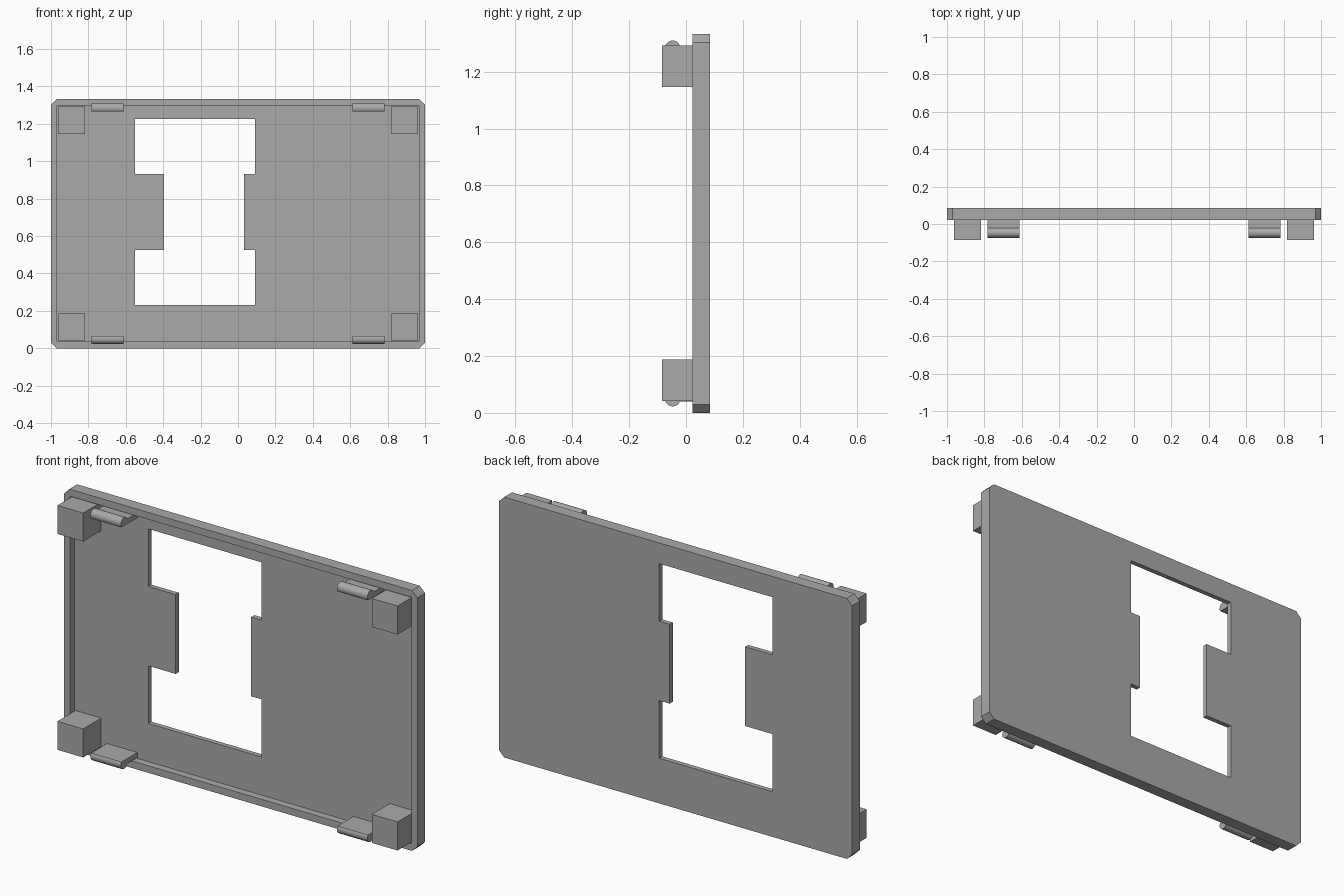
import bpy, bmesh, math
from mathutils import Vector

cube = bpy.data.objects.get("Cube")
if cube:
    bpy.data.objects.remove(cube, do_unlink=True)

H = 1.333                                   # total height
FRONT, FLOOR, BACK = 0.022, 0.06, 0.085     # depth levels of the panel

grey = bpy.data.materials.new("mid grey")
grey.use_nodes = True
grey.diffuse_color = (0.4, 0.4, 0.4, 1)
grey.node_tree.nodes["Principled BSDF"].inputs["Base Color"].default_value = (0.4, 0.4, 0.4, 1)


def finish(bm, name):
    bmesh.ops.remove_doubles(bm, verts=bm.verts, dist=1e-5)
    bmesh.ops.recalc_face_normals(bm, faces=bm.faces)
    mesh = bpy.data.meshes.new(name)
    bm.to_mesh(mesh)
    bm.free()
    mesh.materials.append(grey)
    obj = bpy.data.objects.new(name, mesh)
    bpy.context.collection.objects.link(obj)
    return obj


def ring_face(bm, outer, inner, y):
    """Flat face at depth y between two (x, z) loops."""
    edges = []
    for loop in (outer, inner):
        vs = [bm.verts.new((x, y, z)) for x, z in loop]
        edges += [bm.edges.new((vs[i - 1], vs[i])) for i in range(len(vs))]
    bmesh.ops.triangle_fill(bm, edges=edges, use_beauty=True, normal=Vector((0, -1, 0)))


def wall(bm, loop, y0, y1):
    """Side faces along an (x, z) loop between two depths."""
    for i in range(len(loop)):
        (ax, az), (bx, bz) = loop[i - 1], loop[i]
        bm.faces.new([bm.verts.new(p) for p in
                      ((ax, y0, az), (bx, y0, bz), (bx, y1, bz), (ax, y1, az))])


# Panel: chamfered outline, shallow front recess, notched window
c = 0.03
outline = [(-1 + c, 0), (1 - c, 0), (1, c), (1, H - c),
           (1 - c, H), (-1 + c, H), (-1, H - c), (-1, c)]
rx, rz = 0.967, 0.036
recess = [(-rx, rz), (rx, rz), (rx, H - rz), (-rx, H - rz)]
left, right, low, high = -0.55, 0.092, 0.231, 1.227
tab_left, tab_right, tab_low, tab_high = -0.395, 0.033, 0.526, 0.932
window = [(left, low), (right, low), (right, tab_low), (tab_right, tab_low),
          (tab_right, tab_high), (right, tab_high), (right, high), (left, high),
          (left, tab_high), (tab_left, tab_high), (tab_left, tab_low), (left, tab_low)]
bm = bmesh.new()
ring_face(bm, outline, recess, FRONT)
wall(bm, recess, FRONT, FLOOR)
ring_face(bm, recess, window, FLOOR)
wall(bm, window, FLOOR, BACK)
ring_face(bm, outline, window, BACK)
wall(bm, outline, FRONT, BACK)
finish(bm, "panel")


def prism_x(name, profile, x0, x1):
    """Solid with a (y, z) profile running along x."""
    bm = bmesh.new()
    ends = [[bm.verts.new((x, y, z)) for y, z in profile] for x in (x0, x1)]
    for end in ends:
        bm.faces.new(end)
    a, b = ends
    for i in range(len(profile)):
        bm.faces.new((a[i - 1], a[i], b[i], b[i - 1]))
    return finish(bm, name)


# Corner posts and snap clips: one of each per corner
post = [(-0.085, 1.146), (FLOOR, 1.146), (FLOOR, 1.292), (-0.085, 1.292)]
arc = [math.radians(22 + (216 - 22) * i / 16) for i in range(17)]
clip = [(FLOOR, 1.267), (FLOOR, 1.293)]
clip += [(-0.047 + 0.027 * math.cos(t), 1.283 + 0.027 * math.sin(t)) for t in arc]

for side, sx in (("left", 1), ("right", -1)):
    for level, top in (("upper", True), ("lower", False)):
        def place(profile):
            return [(y, z if top else H - z) for y, z in profile]
        prism_x(f"{level}_{side}_post", place(post), sx * 0.817, sx * 0.963)
        obj = prism_x(f"{level}_{side}_clip", place(clip), sx * 0.612, sx * 0.784)
        bpy.ops.object.select_all(action="DESELECT")
        obj.select_set(True)
        bpy.context.view_layer.objects.active = obj
        bpy.ops.object.shade_smooth_by_angle(angle=math.radians(20))
